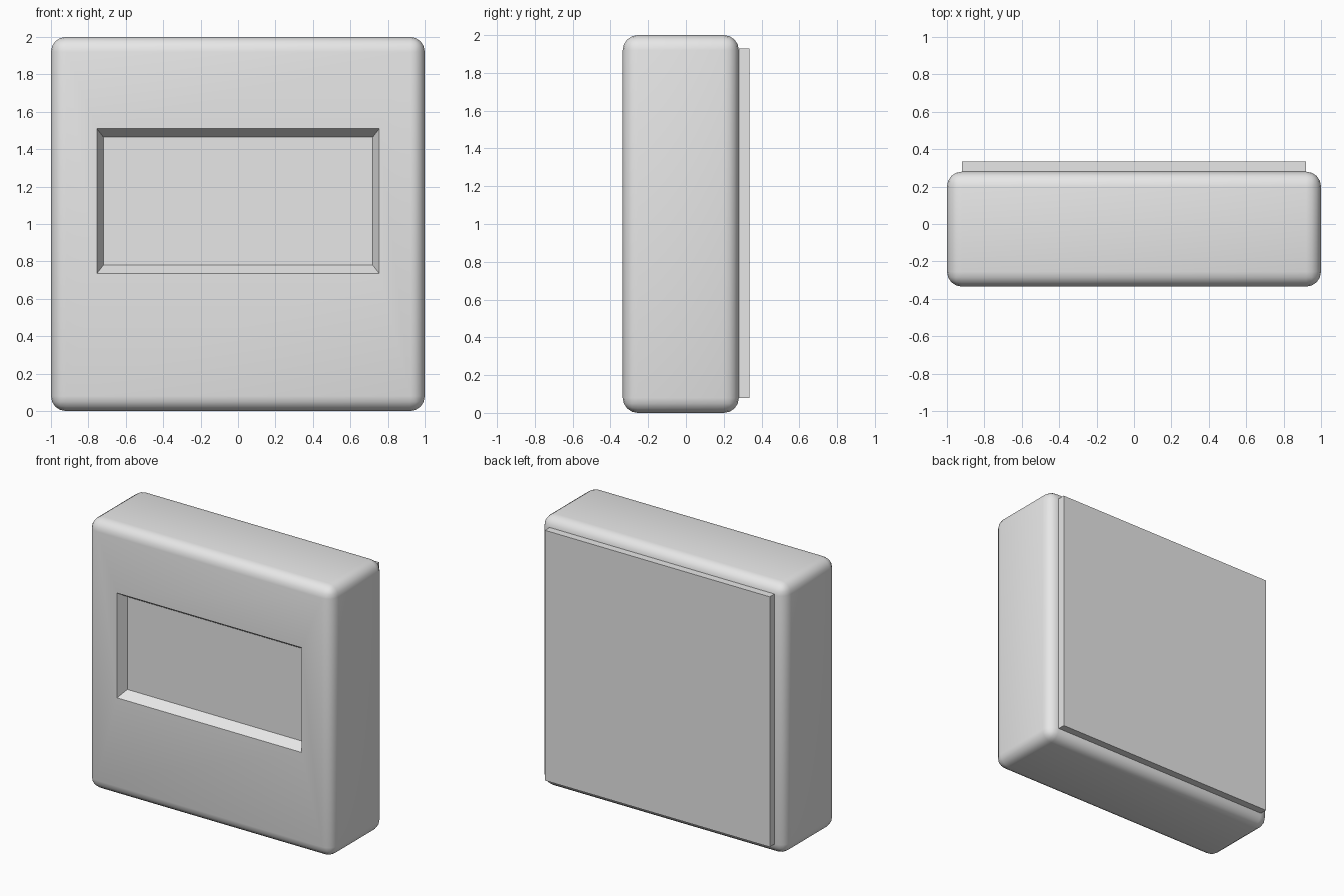
import bpy
import bmesh
from mathutils import Matrix, Vector

old = bpy.data.objects.get("Cube")
if old:
    bpy.data.objects.remove(old, do_unlink=True)

grey = bpy.data.materials.new("light grey")
grey.use_nodes = True
colour = (0.8, 0.8, 0.8, 1)
grey.diffuse_color = colour
grey.node_tree.nodes["Principled BSDF"].inputs["Base Color"].default_value = colour


def box(low, high):
    """Return a bmesh box spanning two corners."""
    low, high = Vector(low), Vector(high)
    bm = bmesh.new()
    place = Matrix.Translation((low + high) / 2) @ Matrix.Diagonal((*(high - low), 1))
    bmesh.ops.create_cube(bm, size=1, matrix=place)
    return bm


def add_object(name, bm):
    mesh = bpy.data.meshes.new(name)
    bm.to_mesh(mesh)
    bm.free()
    mesh.materials.append(grey)
    obj = bpy.data.objects.new(name, mesh)
    bpy.context.collection.objects.link(obj)
    return obj


def inset_rectangle(bm, face, half_width, bottom, top, y):
    """Inset a front face and fit its new border to a rectangle."""
    bmesh.ops.inset_individual(bm, faces=[face], thickness=0.01)
    middle = face.calc_center_median()
    for v in face.verts:
        v.co = (half_width if v.co.x > middle.x else -half_width, y,
                top if v.co.z > middle.z else bottom)


# Rounded housing
front = -0.335
back = 0.28
bm = box((-1, front, 0), (1, back, 2))
bmesh.ops.bevel(bm, geom=bm.edges[:], offset=0.08, segments=4, profile=0.5,
                affect='EDGES')
bm.normal_update()

# Sloped rectangular recess in the front
panel = max((f for f in bm.faces if f.normal.y < -0.99), key=lambda f: f.calc_area())
inset_rectangle(bm, panel, 0.755, 0.735, 1.51, front)
inset_rectangle(bm, panel, 0.72, 0.78, 1.465, front + 0.07)
housing = add_object("housing", bm)

bpy.ops.object.select_all(action='DESELECT')
housing.select_set(True)
bpy.context.view_layer.objects.active = housing
bpy.ops.object.shade_smooth_by_angle()

# Thin plate on the back
add_object("back_plate", box((-0.92, back, 0.08), (0.92, 0.335, 1.93)))
